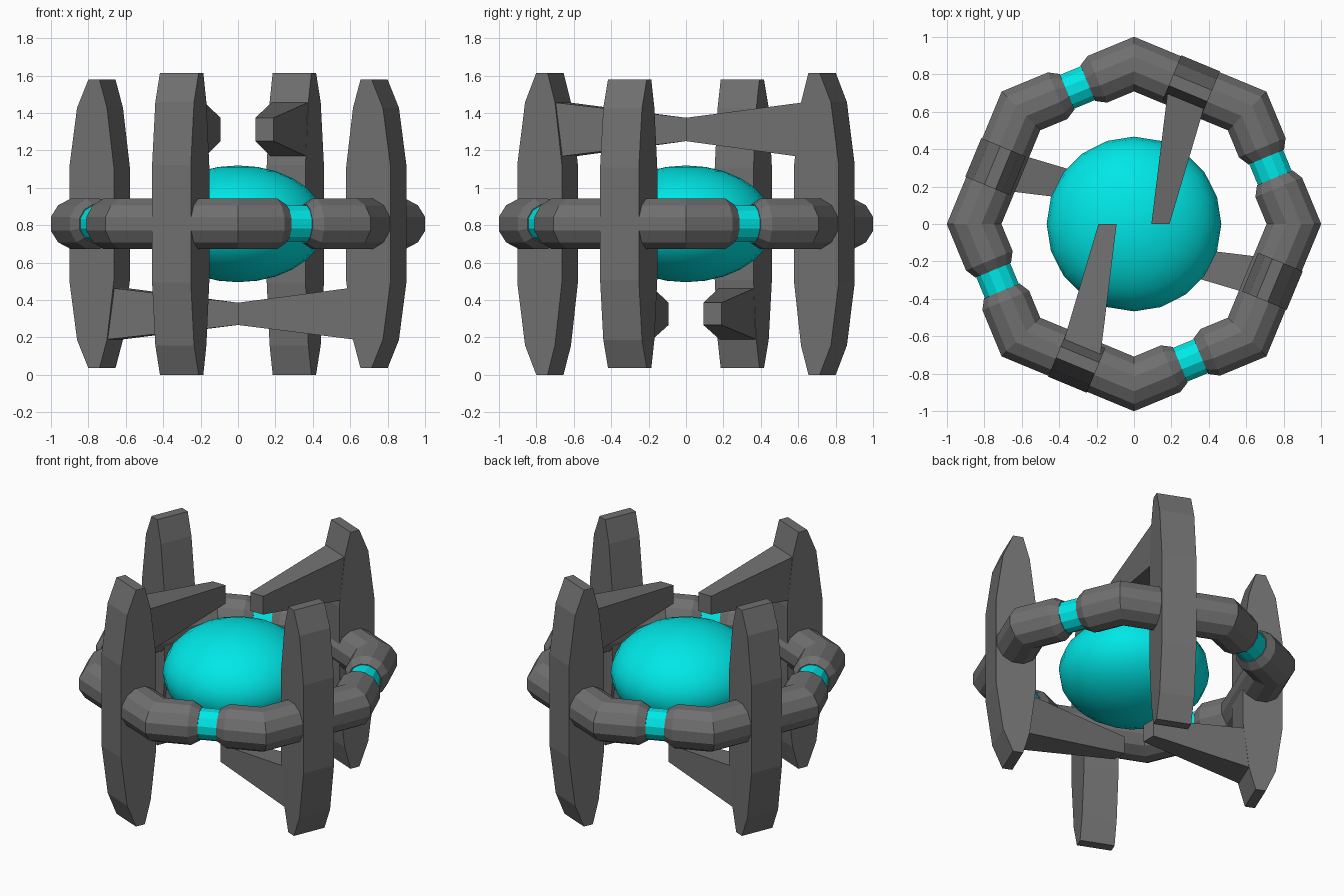
import bpy, bmesh, math
from math import sin, cos, radians, pi
from mathutils import Vector, Matrix

if "Cube" in bpy.data.objects:
    bpy.data.objects.remove(bpy.data.objects["Cube"])

CZ = 0.8075                     # height of the ring plane
RC = 0.855                      # octagon corner radius of the ring centre line
SIDES = ["back", "left", "front", "right"]


def material(name, color):
    mat = bpy.data.materials.new(name)
    mat.diffuse_color = (*color, 1)
    mat.use_nodes = True
    mat.node_tree.nodes["Principled BSDF"].inputs["Base Color"].default_value = mat.diffuse_color
    return mat


cyan = material("cyan", (0, 0.8, 0.8))
dark = material("dark_grey", (0.16, 0.16, 0.16))


def make(name, verts, faces, mat=dark, k=0, zscale=1.0):
    """Build a mesh turned by k quarter turns and lifted to the ring plane."""
    m = (Matrix.Translation((0, 0, CZ)) @ Matrix.Rotation(k * pi / 2, 4, 'Z')
         @ Matrix.Diagonal((1, 1, zscale, 1)))
    bm = bmesh.new()
    vs = [bm.verts.new(m @ Vector(v)) for v in verts]
    for f in faces:
        bm.faces.new([vs[i] for i in f])
    bmesh.ops.recalc_face_normals(bm, faces=bm.faces)
    me = bpy.data.meshes.new(name)
    bm.to_mesh(me)
    bm.free()
    ob = bpy.data.objects.new(name, me)
    bpy.context.collection.objects.link(ob)
    me.materials.append(mat)
    return ob


def loft(sections):
    """Join equal-sized loops into a capped solid."""
    n = len(sections[0])
    verts = [v for s in sections for v in s]
    faces = [tuple(range(n)), tuple(range(len(verts) - n, len(verts)))]
    for s in range(len(sections) - 1):
        for i in range(n):
            j = (i + 1) % n
            faces.append((s * n + i, s * n + j, (s + 1) * n + j, (s + 1) * n + i))
    return verts, faces


def circle(center, out, r, stretch=1.0, n=12):
    """Tube cross-section; flats face outwards and up."""
    rr = r / cos(pi / n)
    return [center + out * (rr * stretch * cos((i + .5) * 2 * pi / n))
            + Vector((0, 0, rr * sin((i + .5) * 2 * pi / n))) for i in range(n)]


def polar(deg, r=1.0):
    return Vector((r * cos(radians(deg)), r * sin(radians(deg)), 0))


def on_edge(deg, t):
    """Point on the octagon edge whose middle is at deg, t along it."""
    return polar(deg, RC * cos(pi / 8)) + polar(deg + 90, t)


# Ring: four bent grey tubes with cyan joints between them
TR = 0.135
tube = loft([
    circle(on_edge(22.5, .06), polar(22.5), .103),
    circle(on_edge(22.5, .115), polar(22.5), TR),
    circle(polar(45, RC), polar(45), TR, 1 / cos(pi / 8)),
    circle(polar(90, RC), polar(90), TR, 1 / cos(pi / 8)),
    circle(on_edge(112.5, -.115), polar(112.5), TR),
    circle(on_edge(112.5, -.06), polar(112.5), .103)])
joint = loft([circle(on_edge(22.5, t), polar(22.5), .098) for t in (-.09, .09)])

# Fin: spindle-shaped vertical plate (radius, height) across the tube
RAD, TAN = polar(67.5), polar(-22.5)
HALF = .112
half = [(.82, .8075), (.885, .65), (.93, .315)]
inner = [(.672, .315), (.712, .65), (.755, .8075)]
profile = (half + [(r, -z) for r, z in reversed(half)]
           + [(r, -z) for r, z in reversed(inner)] + inner)
fin = loft([[RAD * r + TAN * t + Vector((0, 0, z)) for r, z in profile]
            for t in (-HALF, HALF)])

# Arm: tapered beam from the fin to the middle
a, b = RAD * .73 - TAN * HALF * .95, RAD * .73 + TAN * HALF * .95
arm = loft([
    [(a.x, a.y, .355), (b.x, b.y, .355), (b.x, b.y, .65), (a.x, a.y, .65)],
    [(.093, 0, .442), (.19, 0, .442), (.19, 0, .567), (.093, 0, .567)]])

for k, side in enumerate(SIDES):
    s = 1 if k % 2 == 0 else .954          # side fins are slightly shorter
    make("ring_tube_" + side, *tube, k=k)
    make("ring_joint_" + side, *joint, mat=cyan, k=k)
    make("fin_" + side, *fin, k=k, zscale=s)
    make("arm_" + side, *arm, k=k, zscale=s if k % 2 == 0 else -s)

# Core: flattened glowing ball
bpy.ops.mesh.primitive_uv_sphere_add(segments=20, ring_count=14, radius=1,
                                     location=(0, 0, CZ))
core = bpy.context.object
core.name = "core"
core.scale = (.467, .467, .312)
core.data.materials.append(cyan)
bpy.ops.object.shade_smooth()
